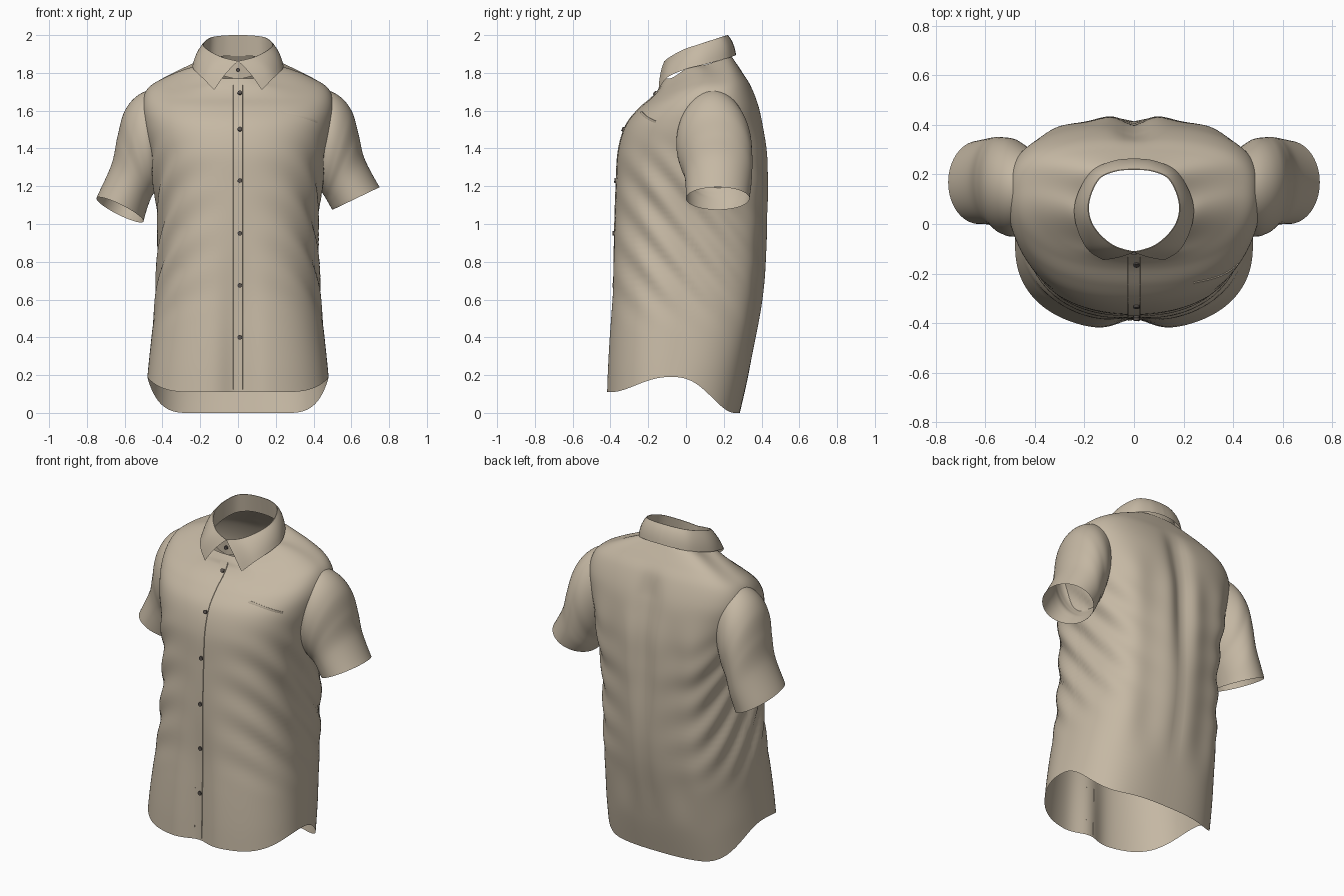
import bpy, math
from mathutils import Vector
from mathutils.bvhtree import BVHTree

if "Cube" in bpy.data.objects:
    bpy.data.objects.remove(bpy.data.objects["Cube"])


def material(name, rgb):
    m = bpy.data.materials.new(name)
    m.diffuse_color = (*rgb, 1)
    m.use_nodes = True
    m.node_tree.nodes["Principled BSDF"].inputs["Base Color"].default_value = m.diffuse_color
    return m


FABRIC = material("beige fabric", (0.56, 0.48, 0.37))
DARK = material("dark button", (0.10, 0.085, 0.075))


def spline(keys, t):
    """Catmull-Rom through tuples of any length, t in 0..1"""
    n = len(keys) - 1
    i = min(int(t * n), n - 1)
    f = t * n - i
    a, b, c, d = (keys[max(0, min(n, i + k))] for k in (-1, 0, 1, 2))
    return [0.5 * (2 * q + (r - p) * f + (2 * p - 5 * q + 4 * r - s) * f * f
                   + (3 * q - p - 3 * r + s) * f ** 3)
            for p, q, r, s in zip(a, b, c, d)]


def smooth(e0, e1, v):
    t = max(0, min(1, (v - e0) / (e1 - e0)))
    return t * t * (3 - 2 * t)


def grid(name, rows, closed, flip=False, mat=FABRIC):
    """Skin rows of points into a smooth sheet"""
    n = len(rows[0])
    verts = [v for r in rows for v in r]
    faces = []
    for j in range(len(rows) - 1):
        for i in range(n if closed else n - 1):
            k = (i + 1) % n
            f = (j * n + i, j * n + k, (j + 1) * n + k, (j + 1) * n + i)
            faces.append(f[::-1] if flip else f)
    me = bpy.data.meshes.new(name)
    me.from_pydata(verts, [], faces)
    ob = bpy.data.objects.new(name, me)
    bpy.context.collection.objects.link(ob)
    me.materials.append(mat)
    bpy.ops.object.select_all(action='DESELECT')
    ob.select_set(True)
    bpy.context.view_layer.objects.active = ob
    bpy.ops.object.shade_smooth_by_angle(angle=math.radians(50))
    return ob


# Body rings: half width, y front/side/back, z front/side/back
BODY = [
    (.48, -.43, -.08, .285, .11, .19, .0),
    (.47, -.425, -.07, .33, .25, .29, .2),
    (.455, -.415, -.05, .365, .42, .43, .41),
    (.435, -.40, -.02, .40, .62, .62, .62),
    (.42, -.39, .0, .42, .85, .85, .85),
    (.42, -.378, .02, .43, 1.05, 1.05, 1.05),
    (.44, -.37, .05, .435, 1.2, 1.2, 1.2),
    (.47, -.36, .08, .43, 1.38, 1.38, 1.38),
    (.50, -.32, .10, .41, 1.52, 1.52, 1.52),
    (.51, -.25, .12, .385, 1.61, 1.63, 1.63),
    (.48, -.18, .13, .345, 1.67, 1.715, 1.73),
    (.40, -.145, .13, .30, 1.71, 1.77, 1.80),
    (.28, -.13, .10, .26, 1.74, 1.82, 1.86),
    (.20, -.11, .06, .24, 1.77, 1.84, 1.89),
]


def body_point(ring, a):
    hw, yf, yc, yb, zf, zs, zb = ring
    c, s = math.cos(a), math.sin(a)
    p = .85 if s < 0 else .72
    x = math.copysign(abs(c) ** p, c) * hw
    yr, zr = (yf, zf) if s < 0 else (yb, zb)
    y = yc + (yr - yc) * abs(s) ** p
    z = zs + (zr - zs) * smooth(0, 1 / 1.12, abs(s))
    # dip along the buttons and along the spine
    if s < 0:
        y += .045 * (1 - smooth(.1, 1.2, z)) * math.exp(-(x / .09) ** 2)
    else:
        y -= .035 * smooth(.7, 1.3, z) * (1 - smooth(1.6, 1.8, z)) * math.exp(-(x / .07) ** 2)
        y += .008 * math.sin(abs(x) * 24) * smooth(.2, .5, z) * (1 - smooth(1.3, 1.6, z))
    # slanted drape folds on the flanks
    w = abs(c) ** 1.5 * smooth(.4, .8, z) * (1 - smooth(1.2, 1.5, z))
    d = .011 * w * math.sin(27 * (z + 1.2 * y))
    return Vector((x + d * c, y + d * s, z))


N = 200
body = grid("shirt_body", [[body_point(spline(BODY, j / 90), 2 * math.pi * i / N)
                            for i in range(N)] for j in range(91)], True)

# Sleeve rings: outer x, outer z, inner x, inner z, centre y, half depth
SLEEVE = [
    (.40, 1.735, .40, 1.26, .14, .15),
    (.525, 1.685, .43, 1.19, .145, .195),
    (.60, 1.60, .455, 1.15, .155, .195),
    (.638, 1.47, .47, 1.12, .168, .183),
    (.67, 1.33, .485, 1.085, .172, .175),
    (.75, 1.165, .50, 1.045, .168, .168),
]


def sleeve(name, side):
    rows = []
    for j in range(41):
        t = j / 40
        ox, oz, ix, iz, cy, hy = spline(SLEEVE, t)
        row = []
        for i in range(64):
            a = 2 * math.pi * i / 64
            c, s = math.cos(a), math.sin(a)
            z = (oz + iz) / 2 + c * (oz - iz) / 2 + side * .03 * t ** 3
            if side < 0:      # left opening leans towards the front
                z -= .03 * s * t ** 3
            x = (ox + ix) / 2 + c * (ox - ix) / 2
            row.append((side * x, cy + s * hy, z))
        rows.append(row)
    grid(name, rows, True, flip=side > 0)


sleeve("sleeve_right", 1)
sleeve("sleeve_left", -1)

# Collar edges, from centre front round to centre back
LEAF = [(.125, -.145, 1.71), (.19, -.10, 1.775), (.235, .0, 1.82), (.235, .1, 1.845),
        (.175, .21, 1.875), (.085, .255, 1.89), (0, .265, 1.895)]
TOP = [(0, -.115, 1.862), (.09, -.085, 1.885), (.165, -.01, 1.925), (.185, .08, 1.955),
       (.145, .18, 1.987), (.075, .215, 1.998), (0, .222, 2.0)]
BASE = [(0, -.11, 1.765), (.10, -.085, 1.79), (.175, .0, 1.82), (.185, .08, 1.845),
        (.15, .18, 1.875), (.08, .225, 1.888), (0, .235, 1.89)]


def collar_edge(keys):
    half = [Vector(spline(keys, i / 36)) for i in range(37)]
    return half + [Vector((-p.x, p.y, p.z)) for p in half[-2::-1]]


leaf, top, base = map(collar_edge, (LEAF, TOP, BASE))
rows = [[a.lerp(b, k / 6) + Vector((a.x * .12, (a.y - .06) * .12, .03)) * (k / 6 * (1 - k / 6))
         for a, b in zip(leaf, top)] for k in range(7)]
grid("collar_leaf", rows, False)
inner = [b.lerp(Vector((0, .06, b.z)), .02) for b in top]
grid("collar_stand", [top, inner, base], False)

# Details laid on the front of the body
tree = BVHTree.FromPolygons([v.co for v in body.data.vertices],
                            [p.vertices[:] for p in body.data.polygons])


def on_front(x, z, lift):
    hit, nor, _, _ = tree.ray_cast(Vector((x, -2, z)), Vector((0, 1, 0)))
    if nor.y > 0:
        nor = -nor
    return hit + nor * lift, nor


grid("button_placket", [[on_front(x, .125 + 1.61 * j / 60, l)[0]
                         for x, l in ((-.026, -.001), (-.024, .003), (0, .003),
                                      (.024, .003), (.026, -.001))]
                        for j in range(61)], False)
grid("pocket_welt", [[on_front(.24 + .18 * i / 16, 1.595 - .05 * (i / 16) ** 1.4 + dz, l)[0]
                      for i in range(17)]
                     for dz, l in ((-.012, -.001), (-.008, .002), (0, .004), (.001, -.001))], False)

for k, z in enumerate((1.69, 1.5, 1.23, .95, .675, .4)):
    pos, nor = on_front(.01, z, .006)
    bpy.ops.mesh.primitive_cylinder_add(vertices=20, radius=.012, depth=.01, location=pos,
                                        rotation=nor.to_track_quat('Z', 'Y').to_euler())
    b = bpy.context.object
    b.name = f"button_{k + 1}"
    b.data.materials.append(DARK)
    bpy.ops.object.shade_smooth_by_angle(angle=math.radians(40))
bpy.ops.mesh.primitive_cylinder_add(vertices=20, radius=.011, depth=.01, location=(0, -.118, 1.815),
                                    rotation=(math.pi / 2, 0, 0))
bpy.context.object.name = "collar_button"
bpy.context.object.data.materials.append(DARK)
